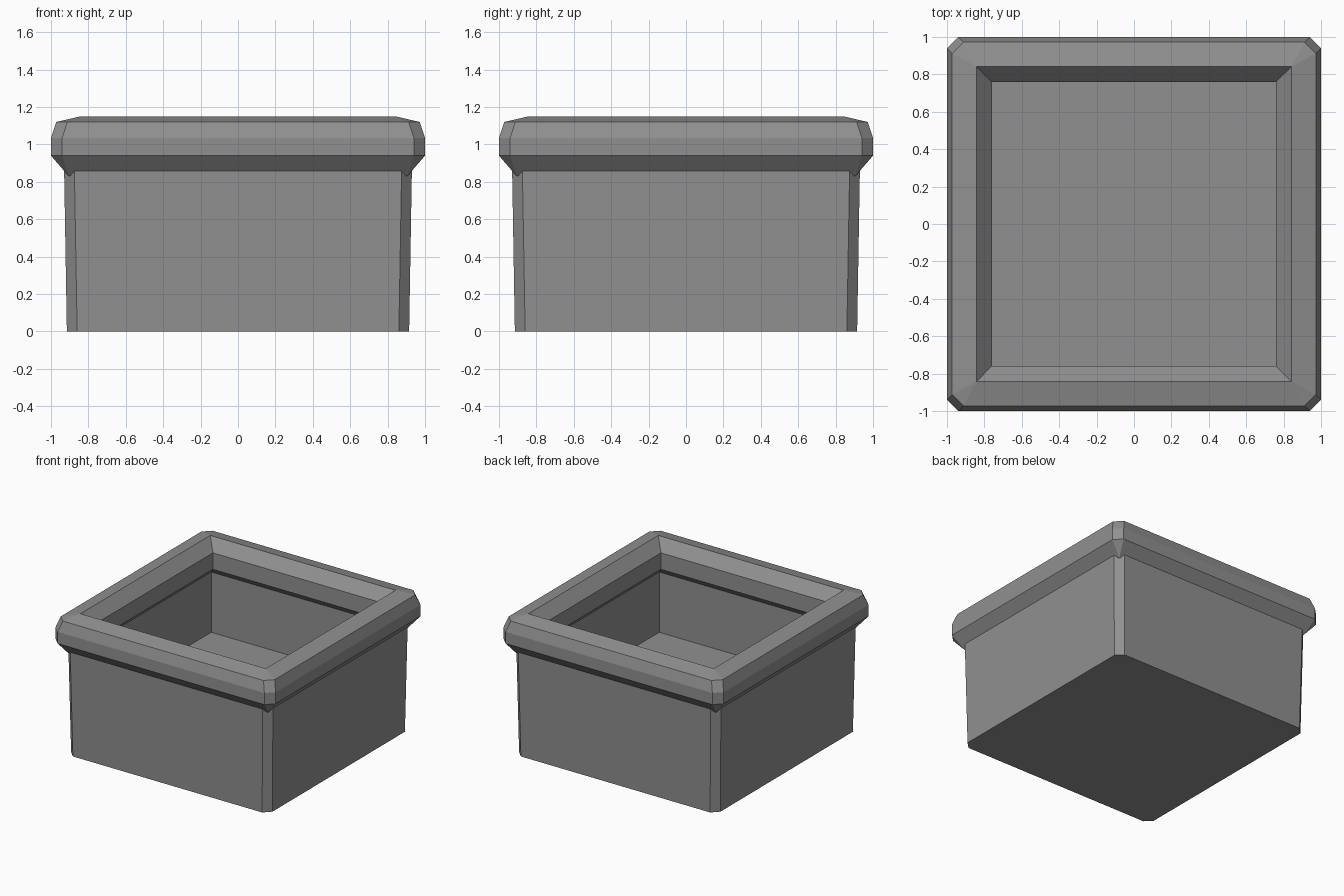
import bpy, bmesh

if "Cube" in bpy.data.objects:
    bpy.data.objects.remove(bpy.data.objects["Cube"])

# Dark grey stone
stone = bpy.data.materials.new("dark_stone")
stone.diffuse_color = (0.28, 0.28, 0.28, 1)
stone.use_nodes = True
stone.node_tree.nodes["Principled BSDF"].inputs["Base Color"].default_value = stone.diffuse_color


def ring(bm, half, cut, z):
    """Square outline with cut corners; cut = 0 gives sharp corners."""
    f = half - cut
    pts = [(half, -f), (half, f), (f, half), (-f, half),
           (-half, f), (-half, -f), (-f, -half), (f, -half)]
    return [bm.verts.new((x, y, z)) for x, y in pts]


def loft(name, profile, closed):
    """Skin successive outlines; close into a loop or cap both ends."""
    bm = bmesh.new()
    rings = [ring(bm, *p) for p in profile]
    pairs = list(zip(rings, rings[1:]))
    if closed:
        pairs.append((rings[-1], rings[0]))
    else:
        bm.faces.new(rings[0])
        bm.faces.new(rings[-1])
    for a, b in pairs:
        for i in range(8):
            j = (i + 1) % 8
            bm.faces.new((a[i], a[j], b[j], b[i]))
    # Sharp corners collapse to single points
    bmesh.ops.remove_doubles(bm, verts=bm.verts, dist=0.0005)
    bmesh.ops.recalc_face_normals(bm, faces=bm.faces)
    mesh = bpy.data.meshes.new(name)
    bm.to_mesh(mesh)
    bm.free()
    mesh.materials.append(stone)
    obj = bpy.data.objects.new(name, mesh)
    bpy.context.collection.objects.link(obj)
    return obj


# Tapered box: outer wall, hidden top edge, inner wall, raised floor
loft("planter_body", [(0.915, 0.055, 0), (0.93, 0.055, 0.88),
                      (0.81, 0, 0.87), (0.81, 0, 0.375)], closed=False)

# Overhanging rim: underside, outer band, top slope, inner lip and undercut
loft("planter_rim", [(0.905, 0, 0.83), (1.0, 0.06, 0.94), (1.0, 0.06, 1.035),
                     (0.972, 0.06, 1.12), (0.842, 0, 1.15), (0.76, 0, 1.06),
                     (0.76, 0, 0.925), (0.81, 0, 0.87)], closed=True)
